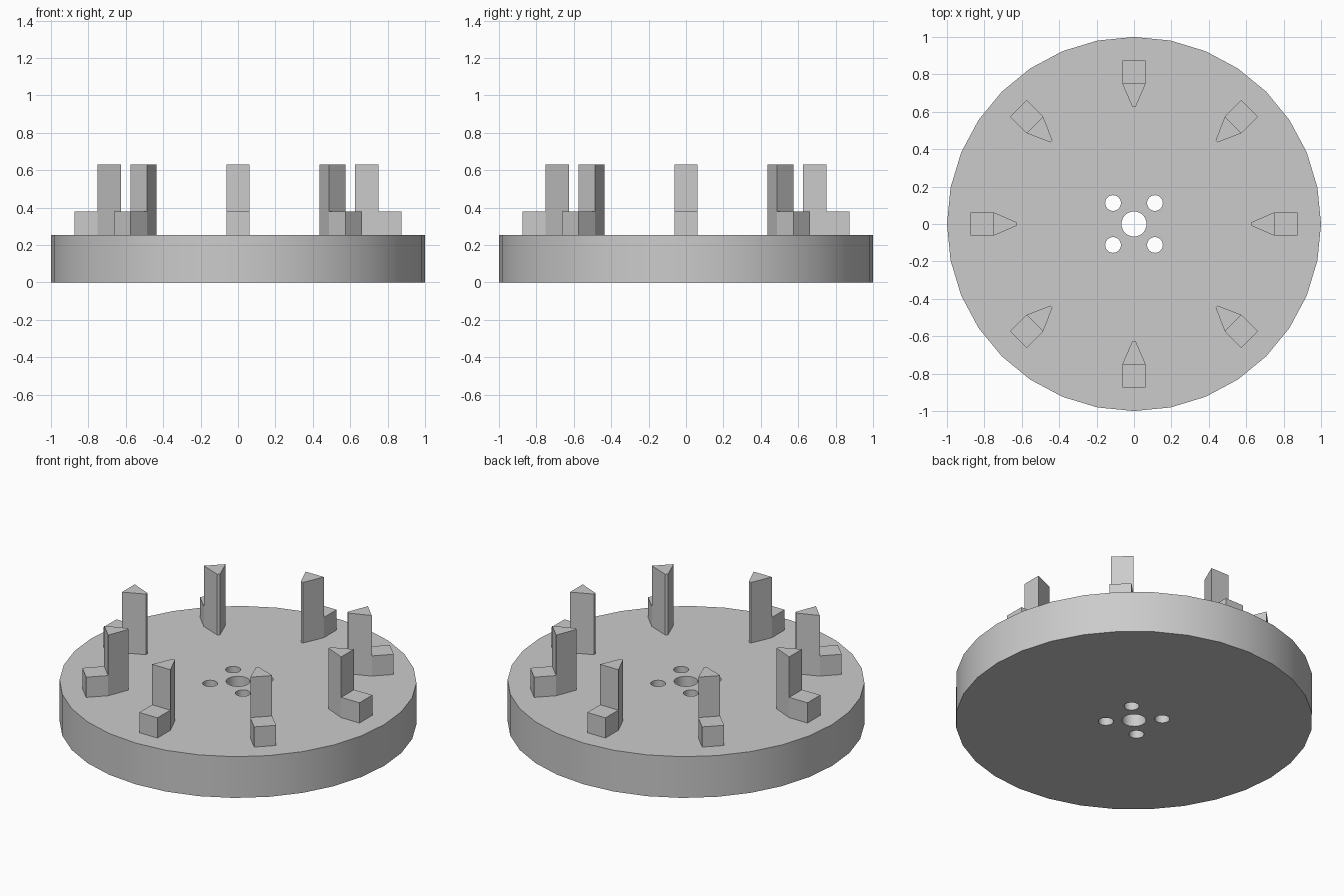
import bpy, bmesh, math
from mathutils import Matrix

cube = bpy.data.objects.get("Cube")
if cube:
    bpy.data.objects.remove(cube, do_unlink=True)

metal = bpy.data.materials.new("plain_grey")
metal.use_nodes = True
metal.diffuse_color = (0.6, 0.6, 0.6, 1)
metal.node_tree.nodes["Principled BSDF"].inputs["Base Color"].default_value = (0.6, 0.6, 0.6, 1)

DISC_TOP, STEP_TOP, JAW_TOP = 0.255, 0.38, 0.63


def cylinder(name, radius, sides, z0, z1, x=0, y=0):
    bpy.ops.mesh.primitive_cylinder_add(vertices=sides, radius=radius, depth=z1 - z0,
                                        location=(x, y, (z0 + z1) / 2))
    obj = bpy.context.object
    obj.name = name
    obj.data.materials.append(metal)
    return obj


def extrude_outline(bm, outline, z0, z1):
    face = bm.faces.new([bm.verts.new((x, y, z0)) for x, y in outline])
    top = bmesh.ops.extrude_face_region(bm, geom=[face])["geom"]
    verts = [v for v in top if isinstance(v, bmesh.types.BMVert)]
    bmesh.ops.translate(bm, verts=verts, vec=(0, 0, z1 - z0))


# Base disc with a centre bore and four bolt holes
disc = cylinder("base_disc", 1, 32, 0, DISC_TOP)
holes = [("bore_cutter", 0.067, 0, 0)]
holes += [("bolt_hole_cutter", 0.042, sx * 0.112, sy * 0.112) for sx in (-1, 1) for sy in (-1, 1)]
cutters = []
for name, radius, x, y in holes:
    cutter = cylinder(name, radius, 32, -0.1, 0.5, x, y)
    mod = disc.modifiers.new(name, 'BOOLEAN')
    mod.operation, mod.solver, mod.object = 'DIFFERENCE', 'EXACT', cutter
    cutters.append(cutter)
bpy.ops.object.select_all(action='DESELECT')
disc.select_set(True)
bpy.context.view_layer.objects.active = disc
for mod in list(disc.modifiers):
    bpy.ops.object.modifier_apply(modifier=mod.name)
for cutter in cutters:
    bpy.data.objects.remove(cutter, do_unlink=True)
bpy.ops.object.shade_smooth_by_angle(angle=math.radians(30))

# Stepped jaw: tall wedge pointing inward, low block behind it
bm = bmesh.new()
extrude_outline(bm, [(0.625, -0.008), (0.75, -0.0625), (0.75, 0.0625), (0.625, 0.008)],
                DISC_TOP, JAW_TOP)
extrude_outline(bm, [(0.75, -0.0625), (0.875, -0.0625), (0.875, 0.0625), (0.75, 0.0625)],
                DISC_TOP, STEP_TOP)
bmesh.ops.recalc_face_normals(bm, faces=bm.faces)
jaw_mesh = bpy.data.meshes.new("jaw")
bm.to_mesh(jaw_mesh)
bm.free()
jaw_mesh.materials.append(metal)

# Eight jaws around the disc
for i in range(8):
    jaw = bpy.data.objects.new(f"jaw_{i + 1}", jaw_mesh)
    jaw.matrix_world = Matrix.Rotation(i * math.tau / 8, 4, 'Z')
    bpy.context.collection.objects.link(jaw)
